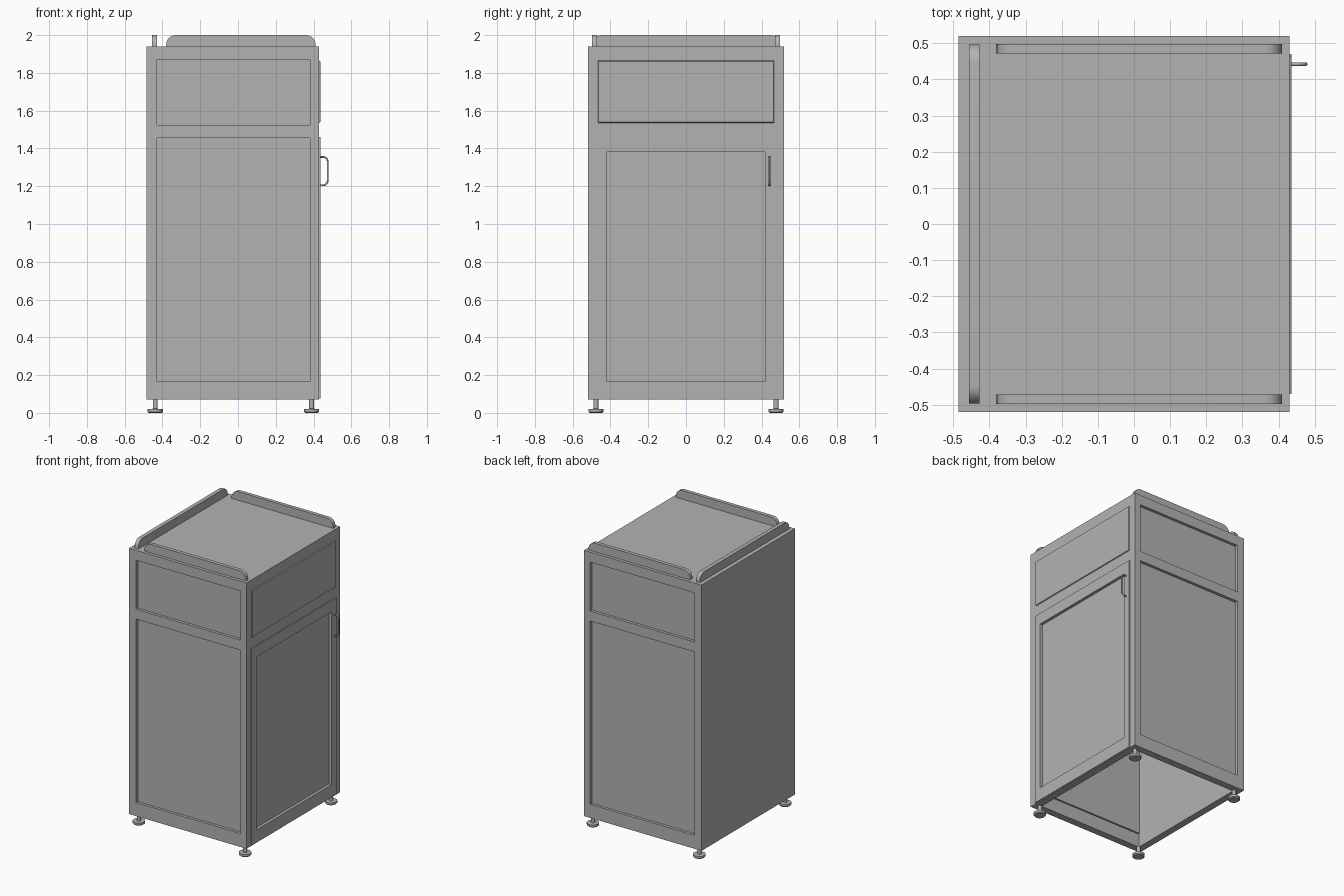
import bpy, bmesh
from math import pi, sin, cos
from mathutils import Vector

old = bpy.data.objects.get("Cube")
if old:
    bpy.data.objects.remove(old)

GREY = (0.45, 0.45, 0.45, 1)
metal = bpy.data.materials.new("cabinet grey")
metal.use_nodes = True
metal.diffuse_color = GREY
metal.node_tree.nodes["Principled BSDF"].inputs["Base Color"].default_value = GREY


def finish(name, bm):
    bmesh.ops.recalc_face_normals(bm, faces=bm.faces)
    mesh = bpy.data.meshes.new(name)
    bm.to_mesh(mesh)
    bm.free()
    mesh.materials.append(metal)
    obj = bpy.data.objects.new(name, mesh)
    bpy.context.collection.objects.link(obj)
    return obj


def box(name, x, y, z):
    bm = bmesh.new()
    bmesh.ops.create_cube(bm, size=1)
    for v in bm.verts:
        v.co = [lo + (c + 0.5) * (hi - lo) for c, (lo, hi) in zip(v.co, (x, y, z))]
    return finish(name, bm)


def activate(obj):
    bpy.ops.object.select_all(action="DESELECT")
    obj.select_set(True)
    bpy.context.view_layer.objects.active = obj


def cut(obj, cutter):
    mod = obj.modifiers.new("cut", "BOOLEAN")
    mod.operation = "DIFFERENCE"
    mod.solver = "EXACT"
    mod.object = cutter
    activate(obj)
    bpy.ops.object.modifier_apply(modifier=mod.name)
    bpy.data.objects.remove(cutter)


def smooth(obj):
    activate(obj)
    bpy.ops.object.shade_smooth_by_angle(angle=pi / 6)


# Hollow body, open underneath, with sunken panels in front and back
X0, X1, Y, Z0, Z1 = -0.485, 0.43, 0.52, 0.07, 1.94
WALL, SUNK = 0.05, 0.02
body = box("cabinet_body", (X0, X1), (-Y, Y), (Z0, Z1))
cut(body, box("hollow", (X0 + WALL, X1 - WALL), (WALL - Y, Y - WALL), (0, Z1 - WALL)))
for z in ((0.165, 1.455), (1.525, 1.87)):
    for side in (-1, 1):
        y = sorted((side * (Y - SUNK), side * (Y + SUNK)))
        cut(body, box("recess", (-0.43, 0.382), y, z))

# Inner backs of the lower panels
for side, label in ((-1, "front"), (1, "back")):
    y = sorted((side * (Y - WALL - 0.012), side * (Y - WALL + 0.01)))
    box(label + "_panel_lining", (-0.43, 0.375), y, (0.165, 1.455))

# Door with a sunken panel
door = box("door", (X1 - 0.03, X1 + 0.006), (-0.47, 0.47), (0.075, 1.46))
for part in (door, body):
    cut(part, box("recess", (X1 - 0.014, X1 + 0.03), (-0.418, 0.418), (0.165, 1.38)))

# Drawer front with a chamfered edge
drawer = box("drawer_front", (X1 - 0.01, X1 + 0.006), (-0.472, 0.472), (1.53, 1.87))
for v in drawer.data.vertices:
    if v.co.x > X1:
        v.co.y -= 0.009 * (1 if v.co.y > 0 else -1)
        v.co.z -= 0.009 * (1 if v.co.z > 1.7 else -1)


# Top guard rails: upright plates with rounded upper corners
def rail(name, start, end, thickness, r=0.05):
    start, end = Vector(start), Vector(end)
    along = (end - start).normalized()
    across = Vector((-along.y, along.x, 0)) * thickness / 2
    top = 2.0
    outline = [start]
    for i in range(9):
        a = i * pi / 16
        outline.append(start + along * r * (1 - cos(a)) + Vector((0, 0, top - Z1 - r + r * sin(a))))
    for i in range(8, -1, -1):
        a = i * pi / 16
        outline.append(end - along * r * (1 - cos(a)) + Vector((0, 0, top - Z1 - r + r * sin(a))))
    outline.append(end)
    bm = bmesh.new()
    face = bm.faces.new([bm.verts.new(p - across) for p in outline])
    new = bmesh.ops.extrude_face_region(bm, geom=[face])["geom"]
    bmesh.ops.translate(bm, vec=across * 2, verts=[g for g in new if isinstance(g, bmesh.types.BMVert)])
    smooth(finish(name, bm))


rail("right_rail", (-0.442, -0.497, Z1), (-0.442, 0.497, Z1), 0.028)
rail("front_rail", (-0.38, -0.485, Z1), (0.41, -0.485, Z1), 0.026)
rail("back_rail", (-0.38, 0.485, Z1), (0.41, 0.485, Z1), 0.026)


# Levelling feet: lathed disc and stem
def foot(name, x, y):
    profile = [(0, 0), (0.034, 0), (0.04, 0.006), (0.04, 0.02), (0.013, 0.022), (0.013, 0.075), (0, 0.075)]
    bm = bmesh.new()
    verts = [bm.verts.new((r, 0, z)) for r, z in profile]
    edges = [bm.edges.new(pair) for pair in zip(verts, verts[1:])]
    bmesh.ops.spin(bm, geom=verts + edges, axis=(0, 0, 1), cent=(0, 0, 0), angle=2 * pi, steps=24)
    bmesh.ops.remove_doubles(bm, verts=bm.verts, dist=0.0001)
    obj = finish(name, bm)
    obj.location = (x, y, 0)
    smooth(obj)


for x, side in ((-0.438, "right"), (0.39, "left")):
    for y, end in ((-0.477, "front"), (0.477, "back")):
        foot(f"{end}_{side}_foot", x, y)

# Door handle: bent round bar
curve = bpy.data.curves.new("door_handle", "CURVE")
curve.dimensions = "3D"
curve.bevel_depth = 0.005
curve.bevel_resolution = 3
curve.use_fill_caps = True
HX, HR, HZ0, HZ1 = 0.475, 0.025, 1.205, 1.355
path = [(X1, HZ0)]
path += [(HX - HR + HR * sin(a), HZ0 + HR - HR * cos(a)) for a in (i * pi / 12 for i in range(7))]
path += [(x, HZ0 + HZ1 - z) for x, z in reversed(path)]
spline = curve.splines.new("POLY")
spline.points.add(len(path) - 1)
for point, (x, z) in zip(spline.points, path):
    point.co = (x, 0.442, z, 1)
curve.materials.append(metal)
handle = bpy.data.objects.new("door_handle", curve)
bpy.context.collection.objects.link(handle)
